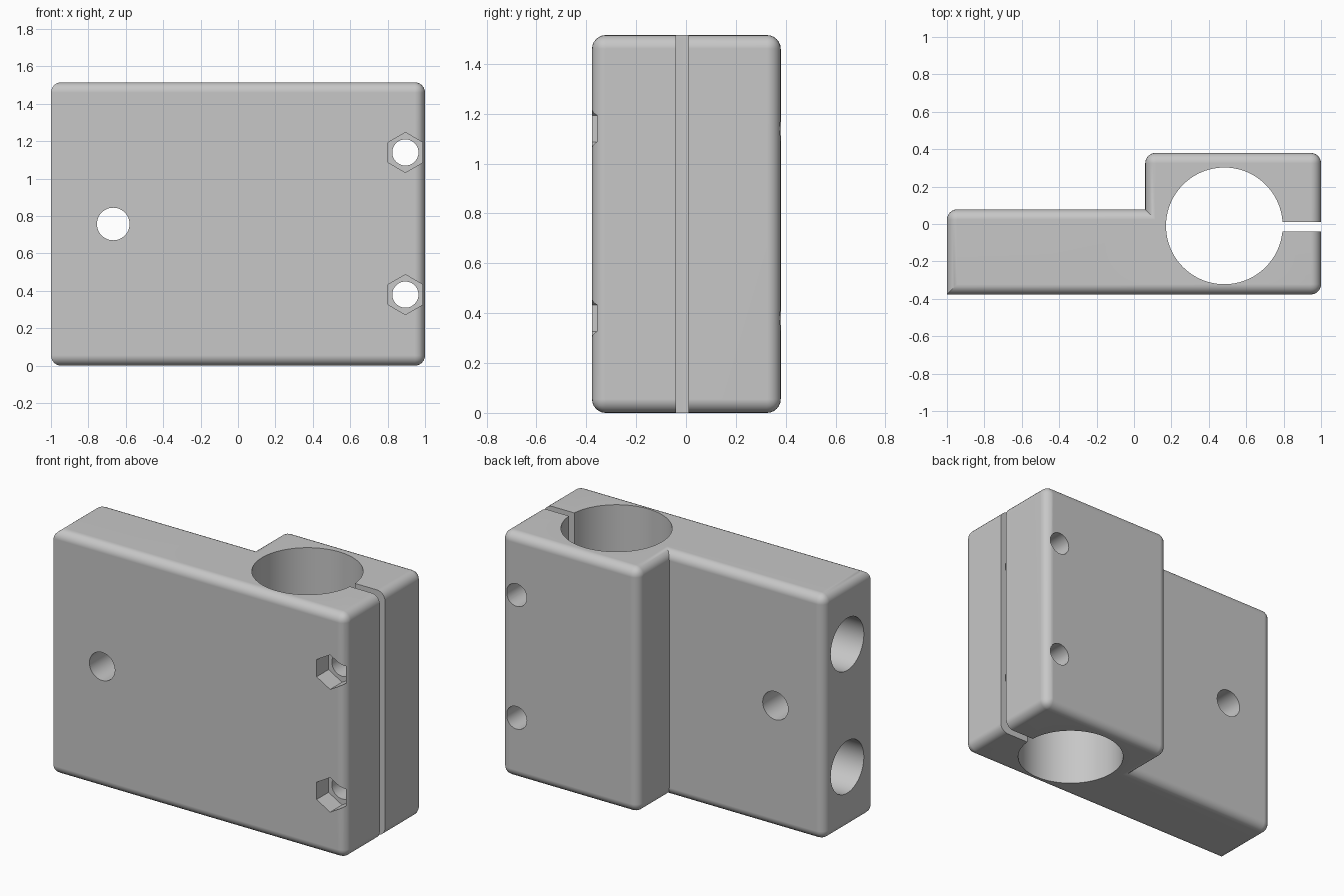
import bpy
import bmesh
from math import pi
from mathutils import Vector

default = bpy.data.objects.get("Cube")
if default:
    bpy.data.objects.remove(default, do_unlink=True)

HEIGHT = 1.515
ROUND = 0.055
SLOT_Y = (-0.04, 0.01)
BOLT_X = 0.895
BOLT_Z = (0.38, 1.14)

grey = bpy.data.materials.new("plain_grey")
grey.use_nodes = True
colour = (0.57, 0.57, 0.57, 1)
grey.diffuse_color = colour
grey.node_tree.nodes["Principled BSDF"].inputs["Base Color"].default_value = colour


# L-shaped block with rounded edges; inner corner and front right upright stay sharp
def make_block():
    profile = [(-1, -0.377), (1, -0.377), (1, 0.38), (0.06, 0.38), (0.06, 0.078), (-1, 0.078)]
    sharp = [Vector(profile[0]), Vector(profile[4])]
    bm = bmesh.new()
    base = bm.faces.new([bm.verts.new((x, y, 0)) for x, y in profile])
    new = bmesh.ops.extrude_face_region(bm, geom=[base])["geom"]
    bmesh.ops.translate(bm, vec=(0, 0, HEIGHT),
                        verts=[g for g in new if isinstance(g, bmesh.types.BMVert)])
    bmesh.ops.recalc_face_normals(bm, faces=bm.faces)

    def stays_sharp(edge):
        a, b = (v.co for v in edge.verts)
        return abs(a.z - b.z) > 0.1 and any((a.xy - s).length < 0.001 for s in sharp)

    edges = [e for e in bm.edges if not stays_sharp(e)]
    bmesh.ops.bevel(bm, geom=edges, offset=ROUND, segments=6, profile=0.5, affect='EDGES')
    mesh = bpy.data.meshes.new("clamp_block")
    bm.to_mesh(mesh)
    bm.free()
    obj = bpy.data.objects.new("clamp_block", mesh)
    bpy.context.collection.objects.link(obj)
    mesh.materials.append(grey)
    return obj


# Subtract a cutter and discard it
def cut(block, cutter):
    cutter.hide_render = True
    bpy.ops.object.select_all(action='DESELECT')
    bpy.context.view_layer.objects.active = block
    block.select_set(True)
    mod = block.modifiers.new("cut", 'BOOLEAN')
    mod.operation = 'DIFFERENCE'
    mod.solver = 'EXACT'
    mod.object = cutter
    bpy.ops.object.modifier_apply(modifier=mod.name)
    bpy.data.objects.remove(cutter, do_unlink=True)


def drill(block, start, end, radius, sides=48):
    start, end = Vector(start), Vector(end)
    axis = end - start
    turn = {0: (0, pi / 2, 0), 1: (pi / 2, 0, 0), 2: (0, 0, 0)}
    main = max(range(3), key=lambda i: abs(axis[i]))
    bpy.ops.mesh.primitive_cylinder_add(vertices=sides, radius=radius, depth=axis.length,
                                        location=(start + end) / 2, rotation=turn[main])
    cut(block, bpy.context.object)


block = make_block()

# Large upright bore and the clamping slot beside it
drill(block, (0.483, -0.01, -0.1), (0.483, -0.01, HEIGHT + 0.1), 0.312, 96)
bpy.ops.mesh.primitive_cube_add(size=1, location=(0.9, sum(SLOT_Y) / 2, HEIGHT / 2))
slot = bpy.context.object
slot.scale = (0.4, SLOT_Y[1] - SLOT_Y[0], HEIGHT + 0.2)
cut(block, slot)

# Clamp bolts with hexagonal nut pockets, and the blind rod sockets
for z in BOLT_Z:
    drill(block, (BOLT_X, -0.5, z), (BOLT_X, 0.5, z), 0.07)
    drill(block, (BOLT_X, -0.5, z), (BOLT_X, -0.26, z), 0.107, 6)
    drill(block, (-1.1, -0.15, z), (0, -0.15, z), 0.162)

# Single cross hole through the arm
drill(block, (-0.667, -0.5, HEIGHT / 2), (-0.667, 0.5, HEIGHT / 2), 0.087)

# Smooth rounded edges and bores, crisp rims
bpy.context.view_layer.objects.active = block
block.select_set(True)
bpy.ops.object.shade_smooth_by_angle(angle=pi / 6)
normals = block.modifiers.new("even_shading", 'WEIGHTED_NORMAL')
normals.keep_sharp = True
